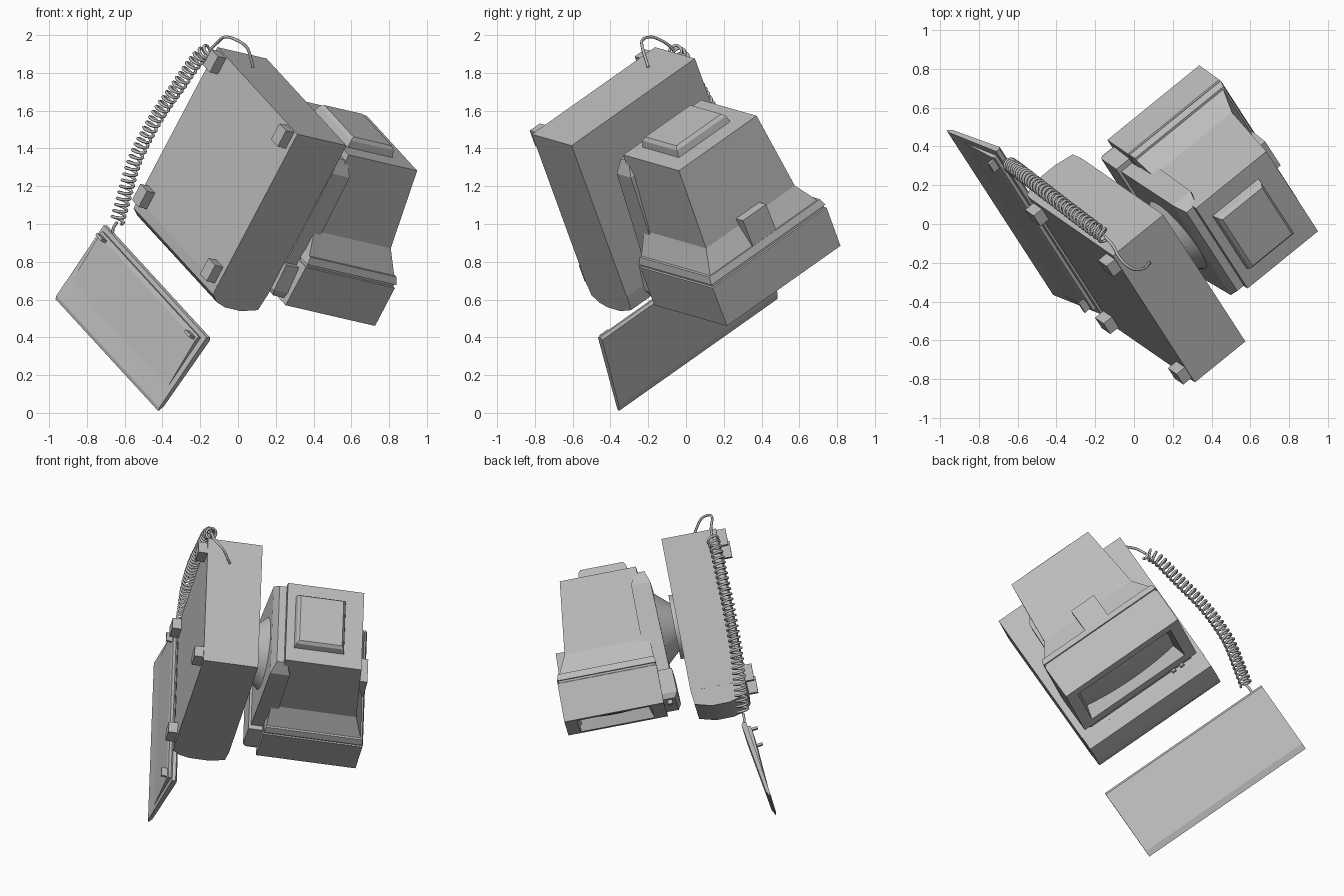
import bpy, bmesh, math
from mathutils import Vector, Matrix

cube = bpy.data.objects.get("Cube")
if cube:
    bpy.data.objects.remove(cube, do_unlink=True)

# Single warm-neutral plastic colour
plastic = bpy.data.materials.new("grey_plastic")
plastic.use_nodes = True
plastic.diffuse_color = (0.5, 0.5, 0.5, 1)
plastic.node_tree.nodes["Principled BSDF"].inputs["Base Color"].default_value = (0.5, 0.5, 0.5, 1)

# Tilted machine frame: width axis, forward axis, up axis
WIDE = Vector((0.468, -0.722, -0.510)).normalized()
FORE = Vector((-0.444, 0.307, -0.842))
FORE = (FORE - WIDE * FORE.dot(WIDE)).normalized()
UP = WIDE.cross(FORE)
FRAME = Matrix((WIDE, FORE, UP)).transposed().to_4x4()
MID = -0.468


def finish(name, bm, smooth=False):
    bmesh.ops.recalc_face_normals(bm, faces=bm.faces)
    mesh = bpy.data.meshes.new(name)
    bm.to_mesh(mesh)
    bm.free()
    mesh.materials.append(plastic)
    obj = bpy.data.objects.new(name, mesh)
    bpy.context.collection.objects.link(obj)
    obj.matrix_world = FRAME
    if smooth:
        for p in mesh.polygons:
            p.use_smooth = True
        mesh.set_sharp_from_angle(angle=math.radians(35))
    return obj


def loft(name, sections, smooth=False):
    """Rectangles (forward, half width, low, high) joined front to back."""
    bm = bmesh.new()
    rings = []
    for f, w, lo, hi in sections:
        rings.append([bm.verts.new((MID + x * w, f, h))
                      for x, h in ((-1, lo), (1, lo), (1, hi), (-1, hi))])
    for r, t in zip(rings, rings[1:]):
        for i in range(4):
            j = (i + 1) % 4
            bm.faces.new((r[i], r[j], t[j], t[i]))
    bm.faces.new(rings[0])
    bm.faces.new(rings[-1])
    return finish(name, bm, smooth)


def prism(name, profile, s0, s1, smooth=False):
    """Side profile (forward, up) extruded across the width."""
    bm = bmesh.new()
    face = bm.faces.new([bm.verts.new((s0, f, h)) for f, h in profile])
    out = bmesh.ops.extrude_face_region(bm, geom=[face])["geom"]
    bmesh.ops.translate(bm, vec=(s1 - s0, 0, 0),
                        verts=[v for v in out if isinstance(v, bmesh.types.BMVert)])
    return finish(name, bm, smooth)


def box(name, centre, size, tilt=0):
    bm = bmesh.new()
    m = Matrix.Translation(centre) @ Matrix.Rotation(tilt, 4, 'X') @ Matrix.Diagonal((*size, 1))
    bmesh.ops.create_cube(bm, size=1, matrix=m)
    return finish(name, bm)


def disc(name, centre, r1, r2, depth, sides=32):
    bm = bmesh.new()
    bmesh.ops.create_cone(bm, cap_ends=True, segments=sides, radius1=r1, radius2=r2,
                          depth=depth, matrix=Matrix.Translation(centre))
    return finish(name, bm, True)


# System unit with curved front panel and feet
loft("system_unit", [(-1.632, 0.452, -0.527, -0.187), (-0.68, 0.452, -0.527, -0.187)])
prism("front_panel", [(-0.68, -0.527), (-0.622, -0.522), (-0.585, -0.475), (-0.567, -0.41),
                      (-0.566, -0.3), (-0.594, -0.196), (-0.68, -0.187)],
      MID - 0.45, MID + 0.45, True)
for side in (-1, 1):
    for f, place in ((-1.575, "rear"), (-0.728, "front")):
        box(f"{place}_foot_{'left' if side < 0 else 'right'}",
            (MID + side * 0.385, f, -0.548), (0.075, 0.1, 0.07))

# Swivel stand
disc("swivel_plate", (MID, -1.13, -0.175), 0.2, 0.2, 0.03)
disc("swivel_bowl", (MID, -1.13, -0.11), 0.15, 0.24, 0.1)

# Monitor housing, tapered to the rear
loft("monitor_housing", [(-1.512, 0.285, 0.0, 0.475), (-1.06, 0.325, 0.0, 0.53),
                         (-0.935, 0.395, -0.005, 0.585)])
loft("monitor_underside", [(-1.475, 0.28, -0.045, 0.02), (-1.40, 0.32, -0.07, 0.05),
                           (-0.85, 0.34, -0.085, 0.05)])
loft("rear_bump", [(-1.5, 0.19, 0.05, 0.365), (-1.55, 0.18, 0.06, 0.355),
                   (-1.568, 0.165, 0.075, 0.34)])
loft("top_block", [(-1.1, 0.085, 0.4, 0.585), (-0.92, 0.085, 0.4, 0.592)])

# Bezel with a seam groove and a recessed opening
loft("monitor_bezel", [(-0.94, 0.405, -0.005, 0.592), (-0.9, 0.418, -0.012, 0.605),
                       (-0.897, 0.41, -0.004, 0.597), (-0.885, 0.41, -0.004, 0.597),
                       (-0.882, 0.418, -0.012, 0.605), (-0.643, 0.416, -0.012, 0.608),
                       (-0.643, 0.345, 0.07, 0.53), (-0.73, 0.32, 0.095, 0.505)])

# Bulging picture tube
bm = bmesh.new()
bmesh.ops.create_grid(bm, x_segments=12, y_segments=10, size=1)
for v in bm.verts:
    x, y = v.co.x, v.co.y
    v.co = (MID + x * 0.325, -0.685 - 0.025 * x * x - 0.018 * y * y, 0.3 + y * 0.21)
finish("screen", bm, True)

# Control strip under the bezel
loft("control_strip", [(-0.85, 0.37, -0.1, 0.0), (-0.7, 0.385, -0.105, 0.0),
                       (-0.665, 0.375, -0.085, 0.0)])
for i in range(2):
    box(f"control_knob_{i + 1}", (MID - 0.3 + i * 0.06, -0.655, -0.05), (0.03, 0.03, 0.03))

# Keyboard: sloping top, wedge belly and flip-out legs
KEY_MID = -0.527
prism("keyboard_top", [(0.07, -0.545), (0.035, -0.526), (-0.395, -0.456), (-0.41, -0.466),
                       (-0.406, -0.487), (0.05, -0.55)],
      KEY_MID - 0.582, KEY_MID + 0.582)
prism("keyboard_belly", [(0.02, -0.54), (-0.38, -0.48), (-0.385, -0.508), (-0.36, -0.515)],
      KEY_MID - 0.545, KEY_MID + 0.545)
for side in (-1, 1):
    box(f"keyboard_leg_{'left' if side < 0 else 'right'}",
        (KEY_MID + side * 0.5, -0.365, -0.525), (0.06, 0.015, 0.05), -0.15)


def cable(name, points):
    data = bpy.data.curves.new(name, 'CURVE')
    data.dimensions = '3D'
    data.bevel_depth = 0.008
    data.bevel_resolution = 1
    data.use_fill_caps = True
    spline = data.splines.new('POLY')
    spline.points.add(len(points) - 1)
    for p, co in zip(spline.points, points):
        p.co = (*co, 1)
    data.materials.append(plastic)
    obj = bpy.data.objects.new(name, data)
    bpy.context.collection.objects.link(obj)
    return obj


def smooth_path(pts, steps):
    """Catmull-Rom sampling through the given points."""
    pts = [Vector(p) for p in pts]
    pts = [2 * pts[0] - pts[1]] + pts + [2 * pts[-1] - pts[-2]]
    out = []
    for a, b, c, d in zip(pts, pts[1:], pts[2:], pts[3:]):
        for k in range(steps):
            t = k / steps
            out.append(0.5 * (2 * b + (c - a) * t + (2 * a - 5 * b + 4 * c - d) * t ** 2
                              + (3 * b - a - 3 * c + d) * t ** 3))
    return out + [pts[-2]]


# Plain lead looping out of the rear panel
cable("cable_lead", smooth_path([(0.08, -0.2, 1.83), (0.05, -0.23, 1.93), (-0.01, -0.23, 1.975),
                                 (-0.07, -0.18, 1.99), (-0.11, -0.11, 1.96),
                                 (-0.15, -0.065, 1.92)], 5))

# Coiled section hanging down to the keyboard
spine = smooth_path([(-0.15, -0.065, 1.92), (-0.21, -0.02, 1.88), (-0.31, 0.055, 1.74),
                     (-0.44, 0.155, 1.55), (-0.545, 0.235, 1.34), (-0.6, 0.277, 1.155),
                     (-0.64, 0.305, 1.01)], 40)
lengths = [0]
for p, q in zip(spine, spine[1:]):
    lengths.append(lengths[-1] + (q - p).length)
coil, TURNS = [], 33
for i, p in enumerate(spine):
    along = (spine[min(i + 1, len(spine) - 1)] - spine[max(i - 1, 0)]).normalized()
    n1 = along.cross(UP).normalized()
    n2 = along.cross(n1)
    # several coil samples per spine sample
    q = spine[min(i + 1, len(spine) - 1)]
    for k in range(2):
        t = k / 2
        run = lengths[i] + (q - p).length * t
        ang = 2 * math.pi * TURNS * run / lengths[-1]
        coil.append(p.lerp(q, t) + 0.034 * (n1 * math.cos(ang) + n2 * math.sin(ang)))
cable("coiled_cable", coil)
cable("cable_plug", [(-0.64, 0.305, 1.01), (-0.66, 0.32, 0.98), (-0.665, 0.33, 0.95)])
